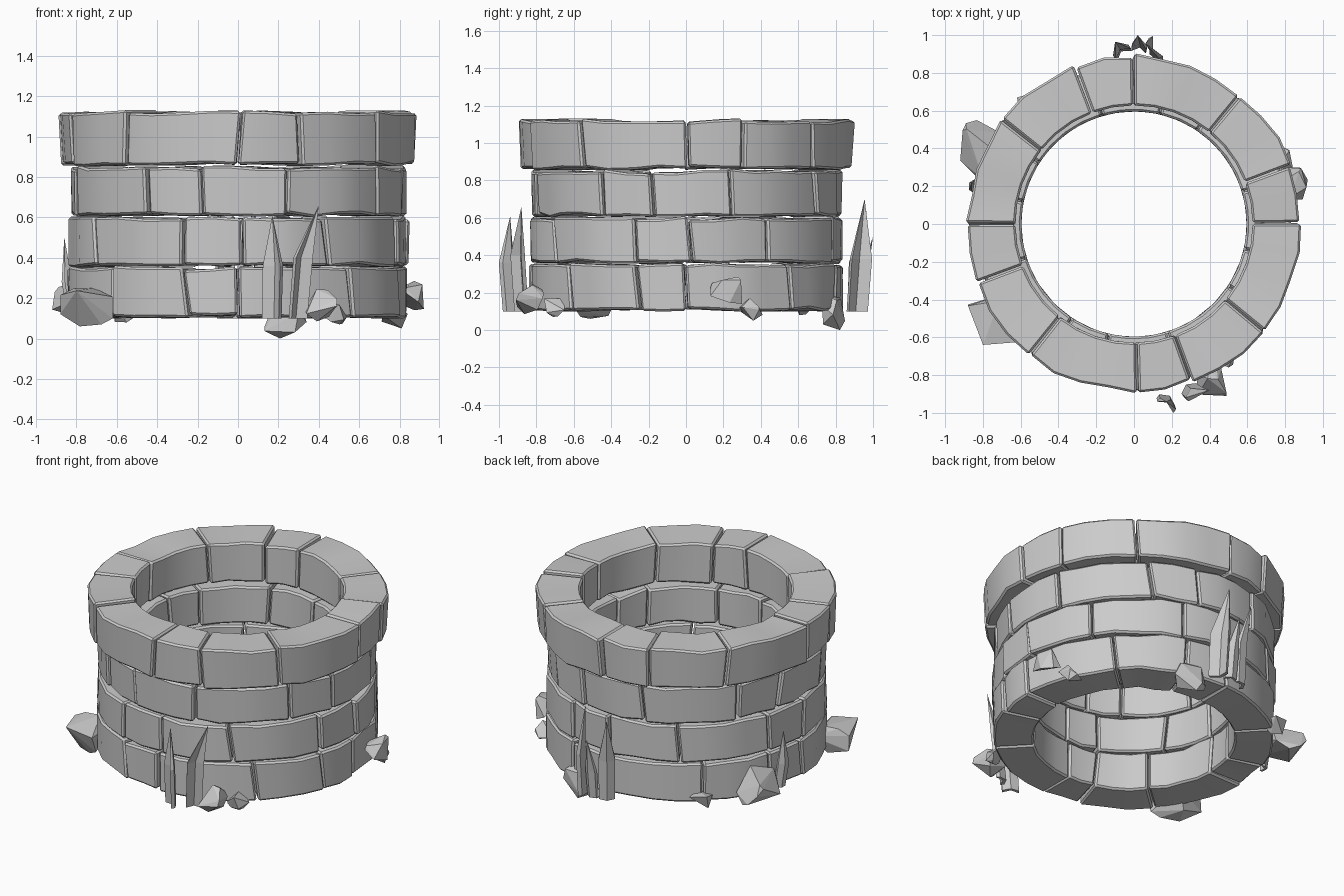
import bpy, bmesh, random
from math import radians, degrees, cos, sin
from mathutils import Vector

if "Cube" in bpy.data.objects:
    bpy.data.objects.remove(bpy.data.objects["Cube"])

random.seed(7)


def finish(bm, name, smooth=False):
    bmesh.ops.recalc_face_normals(bm, faces=bm.faces)
    mesh = bpy.data.meshes.new(name)
    bm.to_mesh(mesh)
    bm.free()
    ob = bpy.data.objects.new(name, mesh)
    bpy.context.collection.objects.link(ob)
    if smooth:
        bpy.ops.object.select_all(action='DESELECT')
        ob.select_set(True)
        bpy.context.view_layer.objects.active = ob
        bpy.ops.object.shade_smooth_by_angle(angle=radians(30))
    return ob


def wob(s):
    return random.uniform(-s, s)


# One ring of bevelled curved stones; joint angles repeat every quarter turn
def course(name, offsets, z0, z1, r_in, r_bot, r_top, slant, top_wob):
    bm = bmesh.new()
    joints = []
    for k in range(4):
        for o in offsets:
            s = wob(slant)
            joints.append((o + 90 * k - s, o + 90 * k + s))
    joints.append((joints[0][0] + 360, joints[0][1] + 360))
    gap = 0.35
    for (b0, t0), (b1, t1) in zip(joints, joints[1:]):
        n = max(2, round((b1 - b0) / 11))
        tilt = wob(0.008)
        rings = []
        for j in range(n + 1):
            f = j / n
            ab = radians(b0 + gap + (b1 - b0 - 2 * gap) * f)
            at = radians(t0 + gap + (t1 - t0 - 2 * gap) * f)
            lo = z0 + wob(0.008)
            hi = z1 + tilt * (2 * f - 1) + wob(top_wob)
            bulge = wob(0.012)
            pts = [(ab, r_in, lo), (ab, r_bot + bulge, lo + wob(0.005)),
                   (at, r_top + bulge + wob(0.006), hi), (at, r_in, hi + wob(0.004))]
            rings.append([bm.verts.new((r * cos(a), r * sin(a), z)) for a, r, z in pts])
        for p, q in zip(rings, rings[1:]):
            for i in range(4):
                m = (i + 1) % 4
                bm.faces.new((p[i], p[m], q[m], q[i]))
        bm.faces.new(rings[0])
        bm.faces.new(rings[-1])
    bmesh.ops.recalc_face_normals(bm, faces=bm.faces)
    sharp = [e for e in bm.edges if degrees(e.calc_face_angle(0)) > 45]
    bmesh.ops.bevel(bm, geom=sharp, offset=0.011, segments=1, affect='EDGES',
                    profile=0.5, clamp_overlap=True)
    finish(bm, name, True)


course("stone_course_1", (0, 42, 72), 0.108, 0.35, 0.597, 0.835, 0.835, 1.2, 0.008)
course("stone_course_2", (1.5, 32, 71), 0.362, 0.598, 0.597, 0.835, 0.835, 1.2, 0.008)
course("stone_course_3", (17, 57, 77.5), 0.612, 0.848, 0.597, 0.828, 0.835, 1.5, 0.008)
course("stone_rim", (0.5, 20.5, 51), 0.863, 1.118, 0.628, 0.875, 0.888, 0.8, 0.008)


# Chunky rock: hull of scattered points fitted to a box
def rock(name, lo, hi, n=11):
    pts = [Vector((random.gauss(0, 1), random.gauss(0, 1), random.gauss(0, 1))).normalized()
           for _ in range(n)]
    mn = [min(p[i] for p in pts) for i in range(3)]
    mx = [max(p[i] for p in pts) for i in range(3)]
    bm = bmesh.new()
    for p in pts:
        bm.verts.new([lo[i] + (hi[i] - lo[i]) * (p[i] - mn[i]) / (mx[i] - mn[i])
                      for i in range(3)])
    bmesh.ops.convex_hull(bm, input=bm.verts)
    finish(bm, name)


rock("rock_left_back", (-0.92, 0.22, 0.10), (-0.70, 0.55, 0.30))
rock("rock_left_front", (-0.88, -0.64, 0.06), (-0.62, -0.36, 0.25))
rock("rock_front", (0.33, -0.91, 0.085), (0.49, -0.76, 0.245))
rock("rock_front_small", (0.43, -0.76, 0.07), (0.54, -0.64, 0.17), 9)
rock("rock_right", (0.79, 0.13, 0.14), (0.92, 0.30, 0.285))
rock("rock_right_low", (0.71, 0.27, 0.05), (0.84, 0.41, 0.17), 9)
rock("rock_back", (0.13, 0.73, 0.0), (0.34, 0.85, 0.20))
rock("rock_back_small", (-0.62, 0.58, 0.08), (-0.50, 0.70, 0.17), 9)


# Grass blade: folded strip lofted from base to middle to a pointed tip
def blade(name, base, mid, tip, side, w, t):
    d = Vector((side[0], side[1], 0)).normalized()
    nrm = Vector((-d.y, d.x, 0))
    bm = bmesh.new()
    rows = []
    for c, s in ((base, 0.95), (mid, 1.0)):
        c = Vector(c)
        rows.append([bm.verts.new(c + d * u * w * s + nrm * v * t) for u, v in
                     ((-0.5, -0.5), (0, 0.1), (0.5, -0.5), (0.5, 0), (0, 0.5), (-0.5, 0))])
    top = bm.verts.new(tip)
    for i in range(6):
        m = (i + 1) % 6
        bm.faces.new((rows[0][i], rows[0][m], rows[1][m], rows[1][i]))
        bm.faces.new((rows[1][i], rows[1][m], top))
    bm.faces.new(rows[0])
    finish(bm, name)


blade("grass_front_1", (0.175, -0.93, 0.10), (0.18, -0.95, 0.36), (0.17, -0.94, 0.61), (1, -0.7), 0.105, 0.05)
blade("grass_front_2", (0.29, -0.87, 0.10), (0.315, -0.89, 0.40), (0.40, -0.88, 0.66), (1, 0.7), 0.10, 0.05)
blade("grass_back_1", (-0.065, 0.91, 0.10), (-0.07, 0.92, 0.36), (-0.10, 0.965, 0.64), (1, 0.7), 0.10, 0.05)
blade("grass_back_2", (0.105, 0.91, 0.10), (0.105, 0.93, 0.38), (0.06, 0.955, 0.70), (-0.5, 1), 0.12, 0.05)
blade("grass_back_3", (0.03, 0.93, 0.10), (0.03, 0.95, 0.28), (0.02, 1.0, 0.50), (1, -0.2), 0.08, 0.04)
blade("grass_left", (-0.83, 0.21, 0.12), (-0.855, 0.21, 0.28), (-0.86, 0.22, 0.50), (0.6, 1), 0.07, 0.04)
